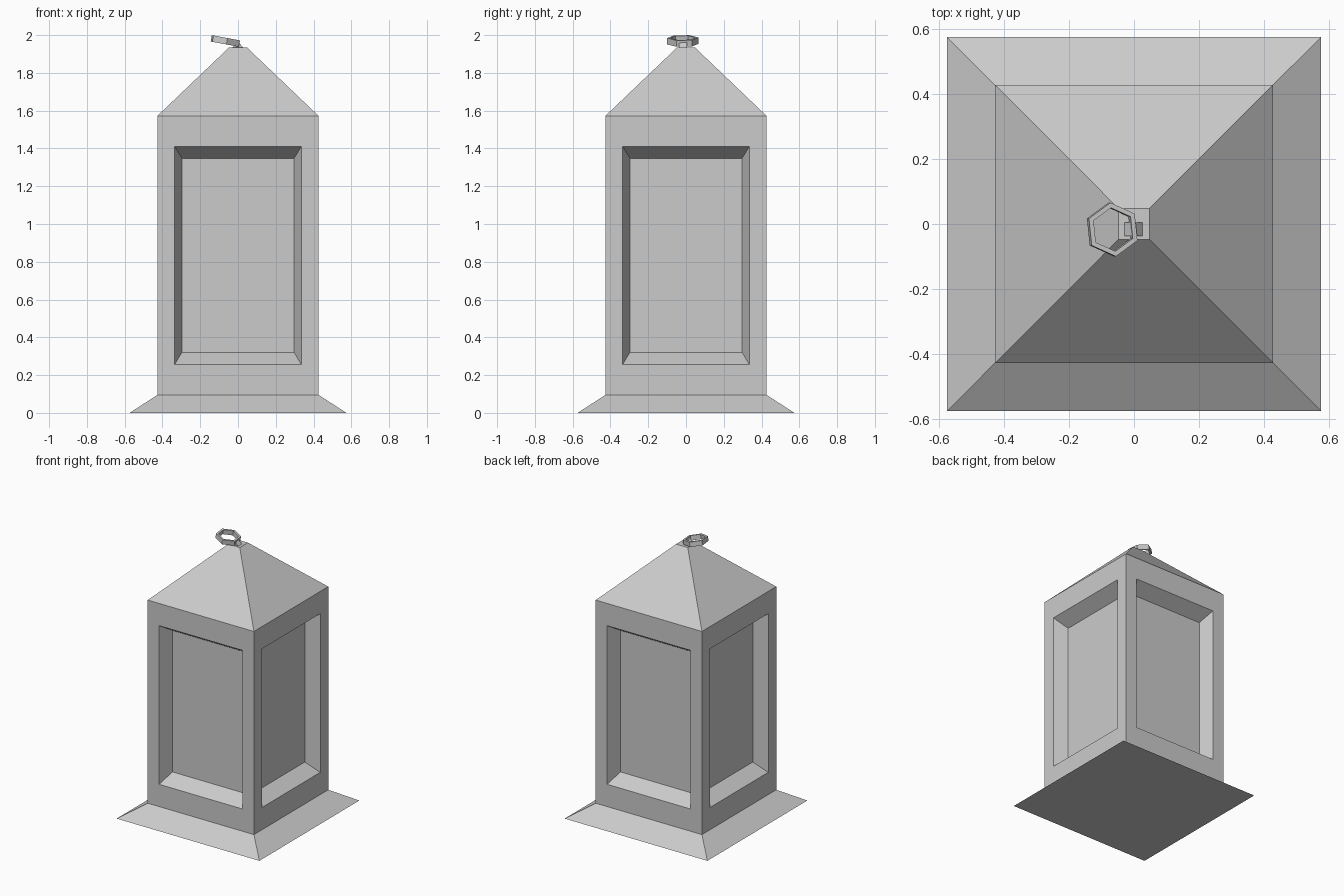
import bpy, bmesh
from math import pi, cos, sin, radians
from mathutils import Matrix, Vector

if "Cube" in bpy.data.objects:
    bpy.data.objects.remove(bpy.data.objects["Cube"])


def finish(name, bm):
    bmesh.ops.remove_doubles(bm, verts=bm.verts, dist=0.0005)
    bmesh.ops.recalc_face_normals(bm, faces=bm.faces)
    me = bpy.data.meshes.new(name)
    bm.to_mesh(me)
    bm.free()
    ob = bpy.data.objects.new(name, me)
    bpy.context.collection.objects.link(ob)
    return ob


def rect(half, z0, z1, y):
    return [(-half, y, z0), (half, y, z0), (half, y, z1), (-half, y, z1)]


def skin(bm, loops, rot=Matrix()):
    """Quads between successive closed loops; returns the vertex loops."""
    rows = [[bm.verts.new(rot @ Vector(p)) for p in lp] for lp in loops]
    for a, b in zip(rows, rows[1:]):
        n = len(a)
        for i in range(n):
            j = (i + 1) % n
            bm.faces.new((a[i], a[j], b[j], b[i]))
    return rows


def square(h, z):
    return [(-h, -h, z), (h, -h, z), (h, h, z), (-h, h, z)]


# Lantern body: flared foot, four recessed panels and pyramid roof
W = 0.427
bm = bmesh.new()
foot = skin(bm, [square(0.574, 0), square(W, 0.095)])
bm.faces.new(foot[0])
roof = skin(bm, [square(W, 1.572), square(0.047, 1.935)])
bm.faces.new(roof[-1])
for k in range(4):
    rows = skin(bm, [rect(W, 0.095, 1.572, -W),
                     rect(0.335, 0.257, 1.41, -W),
                     rect(0.297, 0.32, 1.348, -W + 0.098)],
                Matrix.Rotation(k * pi / 2, 4, 'Z'))
    bm.faces.new(rows[-1])
finish("lantern_body", bm)

# Six-sided hanging ring lying tilted on the roof cap
def hexagon(r, z):
    return [(r * cos(radians(96 + 60 * i)), r * sin(radians(96 + 60 * i)), z)
            for i in range(6)]


bm = bmesh.new()
ro, ri, h = 0.083, 0.067, 0.017
skin(bm, [hexagon(ro, -h), hexagon(ro, h), hexagon(ri, h),
          hexagon(ri, -h), hexagon(ro, -h)],
     Matrix.Translation((-0.067, -0.017, 1.969)) @ Matrix.Rotation(radians(10.5), 4, 'Y'))
finish("hanging_ring", bm)

# Small wedge-shaped eyelet holding the ring
bm = bmesh.new()
rows = skin(bm, [[(-0.034, y, 1.93), (0.031, y, 1.93), (-0.001, y, 1.967)]
                 for y in (-0.037, 0.004)])
for r in rows:
    bm.faces.new(r)
finish("ring_eyelet", bm)
